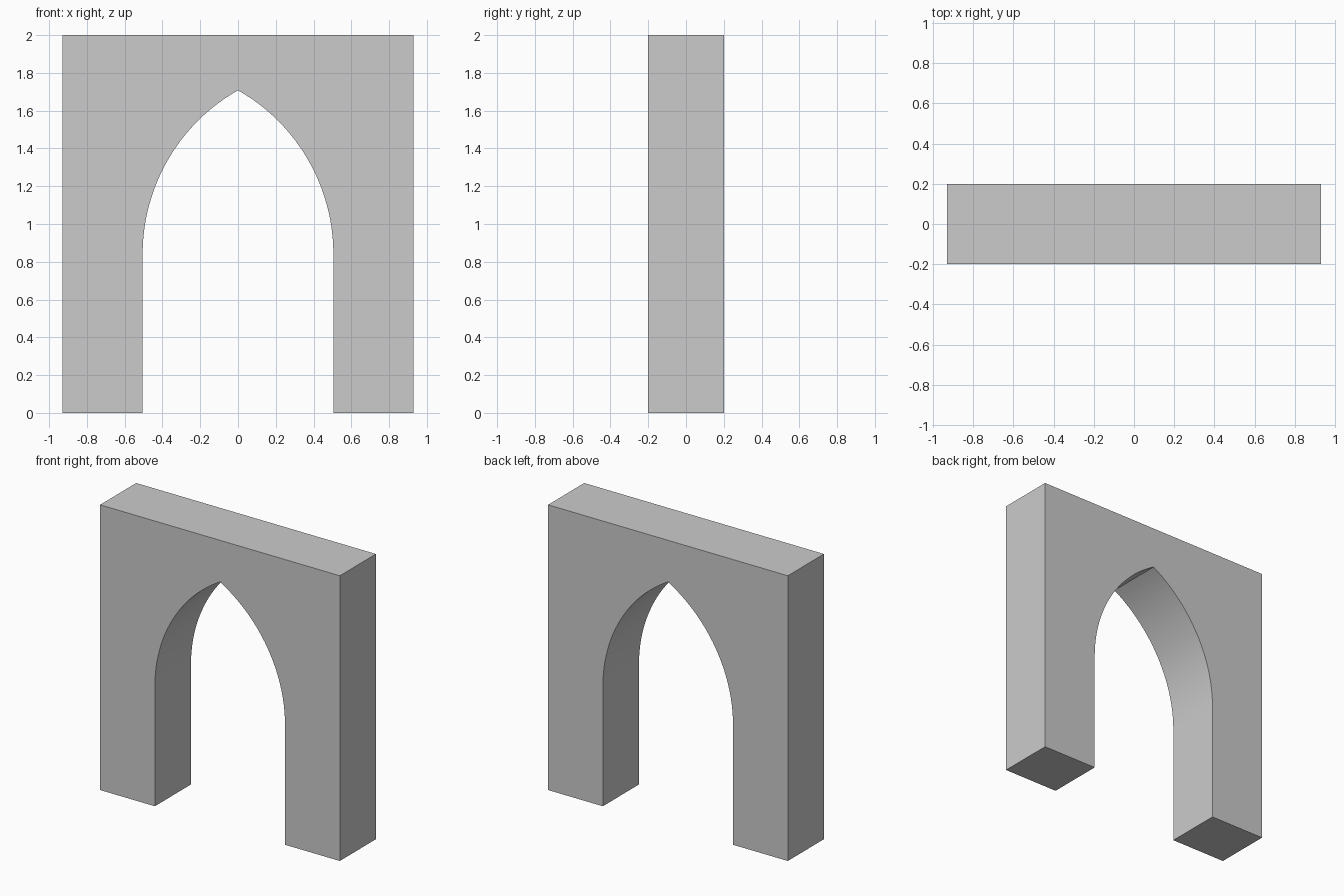
import bpy, bmesh, math

if "Cube" in bpy.data.objects:
    bpy.data.objects.remove(bpy.data.objects["Cube"])

HALF_W, HALF_IN, HALF_D = 0.93, 0.505, 0.20
TOP, SPRING, APEX = 2.0, 0.84, 1.708
STEPS = 24

# Pointed opening: right-hand arc from spring line up to the apex
rise = APEX - SPRING
radius = (HALF_IN + rise ** 2 / HALF_IN) / 2
offset = radius - HALF_IN
sweep = math.atan2(rise, offset)
arc = [(radius * math.cos(sweep * i / STEPS) - offset,
        SPRING + radius * math.sin(sweep * i / STEPS)) for i in range(STEPS + 1)]

# Half outline, then mirrored to close the arch profile
right = [(HALF_W, TOP), (HALF_W, 0), (HALF_IN, 0)][::-1]
inner = [(HALF_IN, 0)] + arc
profile = ([(HALF_W, TOP), (HALF_W, 0)] + inner
           + [(-x, z) for x, z in inner[-2::-1]] + [(-HALF_W, 0), (-HALF_W, TOP)])

# Extrude the profile through the wall thickness
bm = bmesh.new()
face = bm.faces.new([bm.verts.new((x, -HALF_D, z)) for x, z in profile])
ext = bmesh.ops.extrude_face_region(bm, geom=[face])
verts = [g for g in ext["geom"] if isinstance(g, bmesh.types.BMVert)]
bmesh.ops.translate(bm, vec=(0, 2 * HALF_D, 0), verts=verts)
bmesh.ops.recalc_face_normals(bm, faces=bm.faces)
mesh = bpy.data.meshes.new("pointed_arch")
bm.to_mesh(mesh)
bm.free()
arch = bpy.data.objects.new("pointed_arch", mesh)
bpy.context.collection.objects.link(arch)

# Smooth the curved underside, keep corners sharp
bpy.context.view_layer.objects.active = arch
arch.select_set(True)
bpy.ops.object.shade_smooth_by_angle(angle=math.radians(30))
